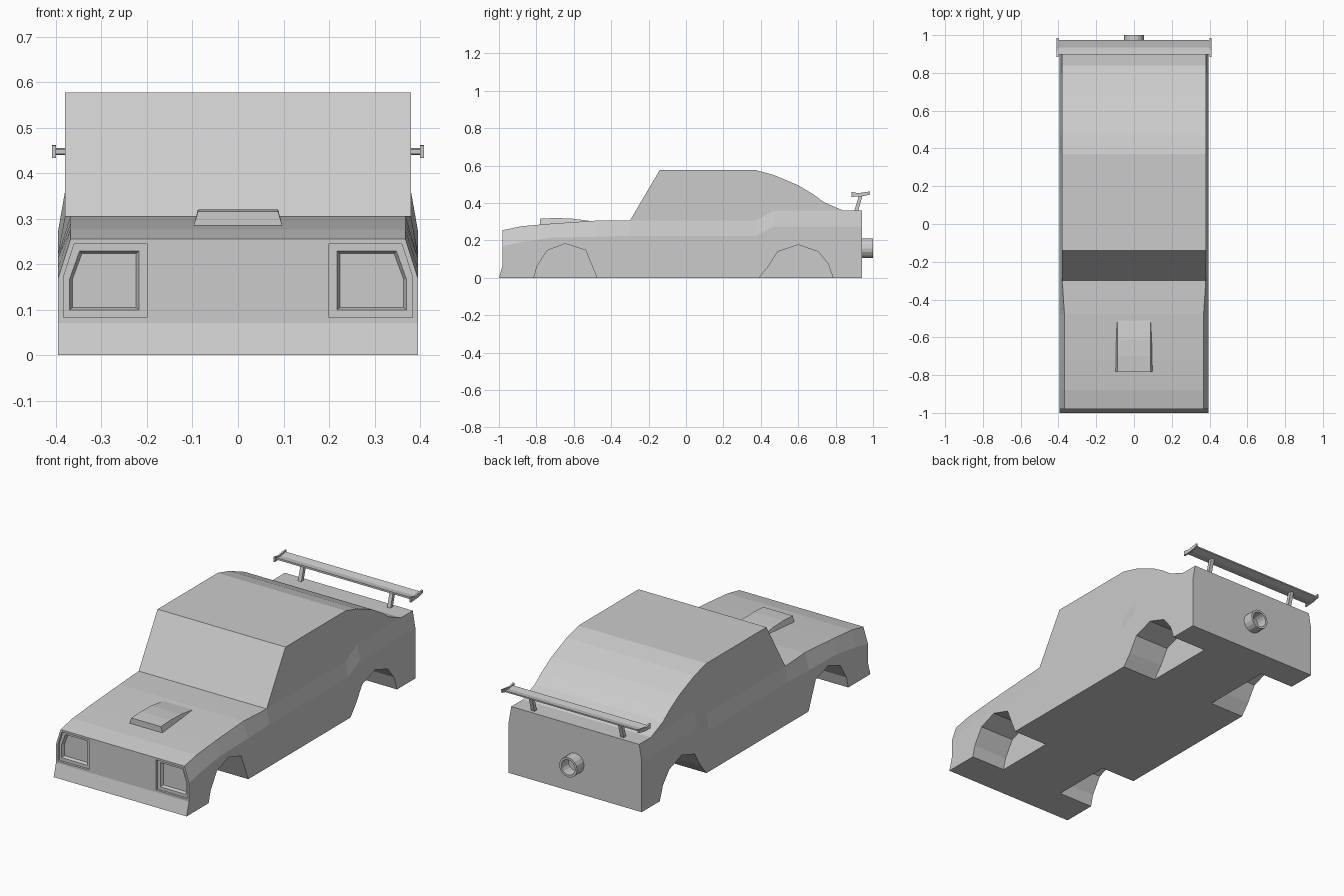
import bpy, bmesh, math

if "Cube" in bpy.data.objects:
    bpy.data.objects.remove(bpy.data.objects["Cube"])


def loft(name, rings, closed=False):
    """Skin equal-length closed rings; cap the ends unless closed."""
    bm = bmesh.new()
    vs = [[bm.verts.new(p) for p in r] for r in rings]
    n = len(rings[0])
    pairs = list(zip(vs, vs[1:])) + ([(vs[-1], vs[0])] if closed else [])
    for a, b in pairs:
        for i in range(n):
            j = (i + 1) % n
            bm.faces.new((a[i], a[j], b[j], b[i]))
    if not closed:
        bm.faces.new(vs[0])
        bm.faces.new(vs[-1])
    bmesh.ops.remove_doubles(bm, verts=bm.verts, dist=1e-5)
    bmesh.ops.recalc_face_normals(bm, faces=bm.faces)
    me = bpy.data.meshes.new(name)
    bm.to_mesh(me)
    bm.free()
    ob = bpy.data.objects.new(name, me)
    bpy.context.collection.objects.link(ob)
    return ob


def cut(target, cutter):
    m = target.modifiers.new("cut", 'BOOLEAN')
    m.operation = 'DIFFERENCE'
    m.solver = 'EXACT'
    m.object = cutter
    bpy.context.view_layer.objects.active = target
    bpy.ops.object.modifier_apply(modifier=m.name)
    bpy.data.objects.remove(cutter)


# Body: y, lower shoulder z, upper shoulder z, upper half width, top z
stations = [
    (-0.98, .17, .255, .368, .255),
    (-0.88, .192, .276, .368, .276),
    (-0.72, .215, .29, .368, .29),
    (-0.48, .22, .306, .368, .306),
    (-0.30, .225, .306, .38, .306),
    (-0.14, .225, .306, .38, .577),
    (0.37, .225, .306, .38, .577),
    (0.47, .275, .36, .38, .55),
    (0.60, .275, .36, .38, .495),
    (0.68, .275, .36, .38, .447),
    (0.74, .275, .36, .38, .403),
    (0.84, .275, .36, .38, .36),
    (0.94, .275, .36, .38, .36),
]
rings = []
for k, (y, zl, zu, w, zt) in enumerate(stations):
    y0 = -1.0 if k == 0 else y          # bumper foot leans forward
    half = [(.395, y0, 0), (.395, y, .07), (.395, y, zl), (w, y, zu), (w, y, zt)]
    rings.append(half + [(-x, yy, z) for x, yy, z in reversed(half)])
body = loft("car_body", rings)
# front cap is bent at the bumper line: split it there
bm = bmesh.new()
bm.from_mesh(body.data)
bm.verts.ensure_lookup_table()
low = [v for v in bm.verts if abs(v.co.y + .98) < 1e-4 and abs(v.co.z - .07) < 1e-4]
bmesh.ops.connect_verts(bm, verts=low)
bm.to_mesh(body.data)
bm.free()

# Wheel arches
front_arch = [(-.813, -.05), (-.813, 0), (-.797, .06), (-.743, .146), (-.645, .183),
              (-.537, .148), (-.476, 0), (-.476, -.05)]
rear_arch = [(.39, -.05), (.39, 0), (.44, .06), (.49, .14), (.60, .177),
             (.706, .14), (.76, .075), (.786, 0), (.786, -.05)]
for s in (-1, 1):
    for arch in (front_arch, rear_arch):
        cut(body, loft("arch_cutter", [[(s * x, y, z) for y, z in arch] for x in (.19, .5)]))

# Headlight recesses: shallow surround, then a tapered lamp pocket
surround = [(.20, .082), (.384, .082), (.384, .17), (.36, .244), (.20, .244)]
lamp = [(.217, .099), (.37, .099), (.37, .167), (.348, .229), (.217, .229)]
pocket = [(.224, .105), (.364, .105), (.364, .166), (.343, .223), (.224, .223)]
for s in (-1, 1):
    place = lambda pts, y: [(s * x, y, z) for x, z in pts]
    cut(body, loft("surround_cutter", [place(surround, -1.05), place(surround, -.968)]))
    cut(body, loft("lamp_cutter", [place(lamp, -1.05), place(lamp, -.968), place(pocket, -.952)]))

# Bonnet scoop
scoop = [(-.78, .316), (-.70, .32), (-.61, .317), (-.51, .304)]
loft("bonnet_scoop", [[(-.1, y, .275), (.1, y, .275), (.088, y, z), (-.088, y, z)]
                      for y, z in scoop])

# Rear wing, end plates and struts
wing = [(.897, .442), (.935, .440), (.975, .448), (.975, .455), (.935, .447), (.897, .452)]
loft("rear_wing", [[(x, y, z) for y, z in wing] for x in (-.402, .402)])
plate = [(.884, .433), (.94, .436), (.984, .445), (.984, .462), (.92, .453), (.884, .460)]
for s, side in ((-1, "left"), (1, "right")):
    loft("wing_end_plate_" + side, [[(s * x, y, z) for y, z in plate] for x in (.400, .409)])
    loft("wing_strut_" + side,
         [[(s * .265 + dx, y + dy, z) for dx, dy in ((-.01, -.01), (.01, -.01), (.01, .01), (-.01, .01))]
          for y, z in ((.908, .35), (.935, .443))])

# Exhaust pipe
circle = lambda r, y: [(r * math.cos(a), y, .158 + r * math.sin(a))
                       for a in (2 * math.pi * i / 16 for i in range(16))]
loft("exhaust_pipe", [circle(.053, .93), circle(.053, 1.0), circle(.041, 1.0), circle(.041, .93)],
     closed=True)
